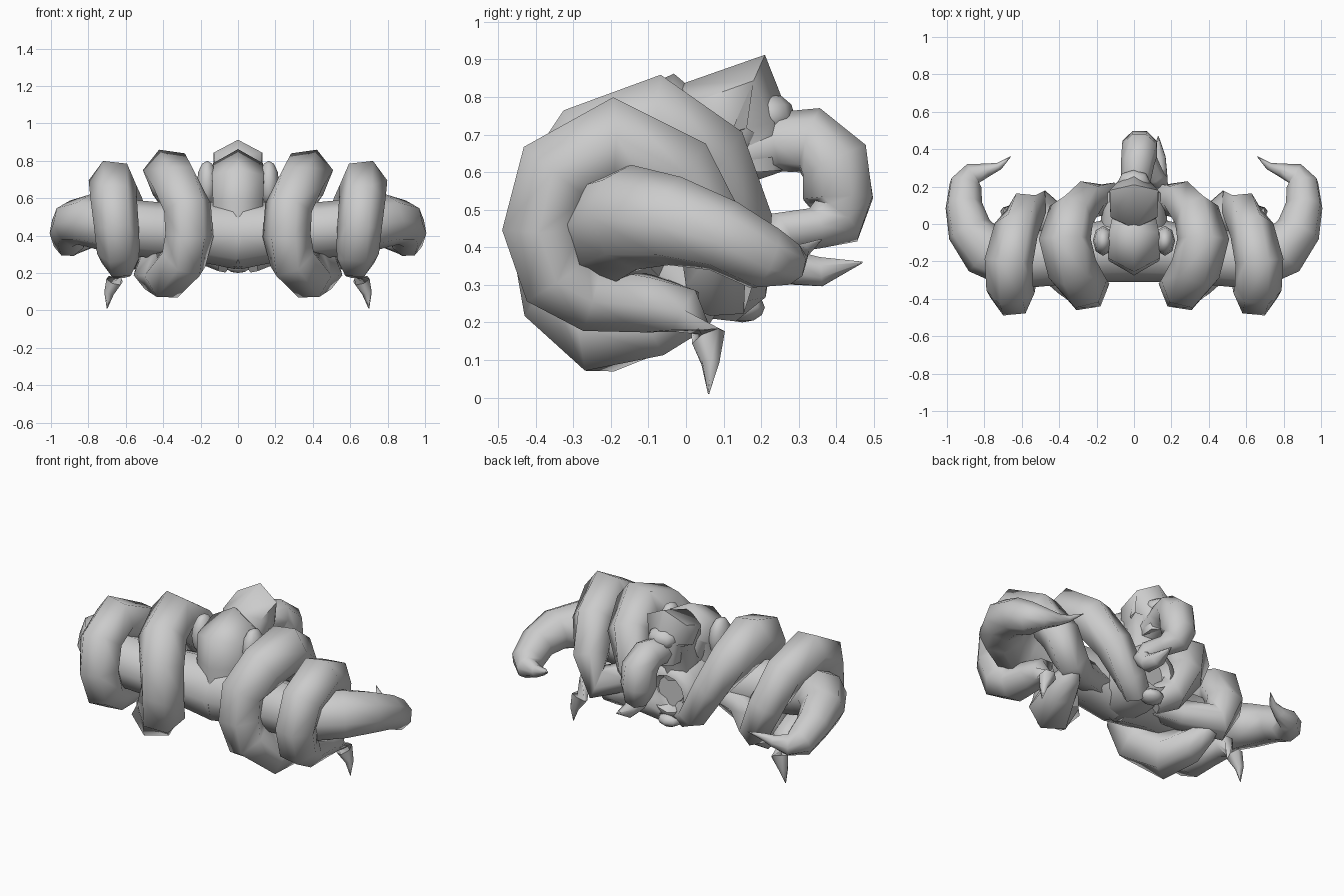
import bpy, bmesh, math
from mathutils import Vector

cube = bpy.data.objects.get("Cube")
if cube:
    bpy.data.objects.remove(cube)

grey = bpy.data.materials.new("plain_grey")
grey.use_nodes = True
grey.diffuse_color = (0.6, 0.6, 0.6, 1)
grey.node_tree.nodes["Principled BSDF"].inputs["Base Color"].default_value = (0.6, 0.6, 0.6, 1)


def finish(name, bm, mirror=False):
    bmesh.ops.recalc_face_normals(bm, faces=bm.faces)
    mesh = bpy.data.meshes.new(name)
    bm.to_mesh(mesh)
    bm.free()
    ob = bpy.data.objects.new(name, mesh)
    bpy.context.collection.objects.link(ob)
    mesh.materials.append(grey)
    bpy.ops.object.select_all(action='DESELECT')
    ob.select_set(True)
    bpy.context.view_layer.objects.active = ob
    bpy.ops.object.shade_smooth_by_angle(angle=math.radians(65))
    if mirror:
        ob.modifiers.new("mirror", 'MIRROR')


def tube(name, path, sides=8, mirror=False, hub=None, lean=0):
    """Tapered tube through (x, y, z, radius) points. With a hub (y, z),
    one ridge of the tube faces away from that axis, leaning towards +x."""
    bm = bmesh.new()
    pts = [Vector(p[:3]) for p in path]
    rings, normal = [], None
    for i, p in enumerate(pts):
        t = (pts[min(i + 1, len(pts) - 1)] - pts[max(i - 1, 0)]).normalized()
        if hub:
            ref = Vector((0, p.y - hub[0], p.z - hub[1])).normalized() + Vector((lean, 0, 0))
        else:
            ref = normal or t.orthogonal()
        normal = (ref - t * ref.dot(t)).normalized()
        side = t.cross(normal)
        ring = []
        for k in range(sides):
            a = math.tau * k / sides
            ring.append(bm.verts.new(p + (normal * math.cos(a) + side * math.sin(a)) * path[i][3]))
        rings.append(ring)
    for a, b in zip(rings, rings[1:]):
        for k in range(sides):
            n = (k + 1) % sides
            bm.faces.new((a[k], a[n], b[n], b[k]))
    bm.faces.new(rings[0])
    bm.faces.new(rings[-1])
    finish(name, bm, mirror)


def blob(name, centre, size, mirror=False):
    bm = bmesh.new()
    bmesh.ops.create_uvsphere(bm, u_segments=8, v_segments=6, radius=1)
    bmesh.ops.scale(bm, vec=size, verts=bm.verts)
    bmesh.ops.translate(bm, vec=centre, verts=bm.verts)
    finish(name, bm, mirror)


# Outstretched side arms with hooked tips
tube("side_arm", [
    (0, -.13, .40, .18), (.2, -.15, .42, .16), (.45, -.18, .43, .15),
    (.65, -.2, .45, .15), (.80, -.14, .48, .14), (.88, -.03, .47, .12),
    (.91, .1, .43, .1), (.90, .21, .37, .09), (.86, .27, .36, .06),
    (.78, .29, .37, .035), (.72, .31, .39, .02), (.66, .36, .42, .002)], mirror=True)

# Large inner coils: up from the back, over the top, down the front
tube("inner_coil", [
    (.06, .09, .27, .08), (.14, .14, .31, .09), (.25, .13, .48, .105),
    (.335, .05, .64, .125), (.37, -.08, .73, .14), (.33, -.24, .67, .135),
    (.27, -.33, .55, .13), (.26, -.34, .40, .13), (.29, -.31, .27, .135),
    (.39, -.21, .185, .135), (.46, -.07, .21, .105), (.48, .03, .245, .07),
    (.50, .08, .29, .04), (.52, .05, .32, .02), (.55, 0, .28, .003)],
    sides=6, mirror=True, hub=(-.1, .45), lean=.4)

# Outer coils, ending in hanging hooks
tube("outer_coil", [
    (.1, -.1, .38, .08), (.36, -.03, .34, .085), (.52, .09, .30, .1),
    (.575, .07, .44, .11), (.63, -.03, .60, .12), (.67, -.20, .68, .13),
    (.665, -.34, .60, .125), (.65, -.38, .45, .12), (.64, -.34, .32, .115),
    (.63, -.25, .265, .1), (.63, -.10, .25, .085), (.64, .0, .23, .07),
    (.66, .06, .16, .048), (.69, .065, .09, .026), (.70, .06, .01, .002)],
    sides=6, mirror=True, hub=(-.12, .45), lean=.45)

# Central body, with a recessed round mouth at the back
bm = bmesh.new()
profile = [(0, -.28), (.09, -.27), (.17, -.17), (.18, 0), (.17, .1), (.15, .17), (.11, .18), (.09, .13), (0, .13)]
loop = [bm.verts.new((r, y, 0)) for r, y in profile]
edges = [bm.edges.new(pair) for pair in zip(loop, loop[1:])]
bmesh.ops.spin(bm, geom=loop + edges, cent=(0, 0, 0), axis=(0, 1, 0), angle=math.tau, steps=12, use_duplicate=False)
bmesh.ops.remove_doubles(bm, verts=bm.verts, dist=.001)
bmesh.ops.translate(bm, vec=(0, 0, .4), verts=bm.verts)
finish("body", bm)

# Head and rear sac: ridged humps bending over backwards
tube("head", [(0, -.12, .42, .15), (0, -.12, .58, .155), (0, -.11, .69, .16),
              (0, -.06, .71, .155), (0, .0, .67, .13), (0, .05, .55, .1)],
     sides=6, hub=(.03, .45))
tube("rear_sac", [(0, .07, .48, .1), (0, .08, .66, .12), (0, .1, .755, .145),
                  (0, .15, .775, .15), (0, .18, .72, .1), (0, .19, .6, .08)],
     sides=6, hub=(.14, .5))
blob("cheek", (.165, -.09, .68), (.055, .08, .12), mirror=True)
blob("neck_bulge", (0, .22, .75), (.09, .07, .06))
blob("mouth_lump", (0, .15, .24), (.07, .06, .04))

# Curled rear arm, spiralling to one side
tube("rear_arm", [
    (0, .12, .64, .08), (.01, .24, .68, .08), (.02, .33, .685, .09), (.03, .395, .63, .1),
    (.03, .405, .53, .1), (.04, .40, .47, .08), (.07, .34, .45, .055),
    (.11, .25, .44, .055), (.13, .23, .39, .055), (.13, .28, .345, .05),
    (.13, .36, .335, .042), (.13, .47, .36, .002)])
